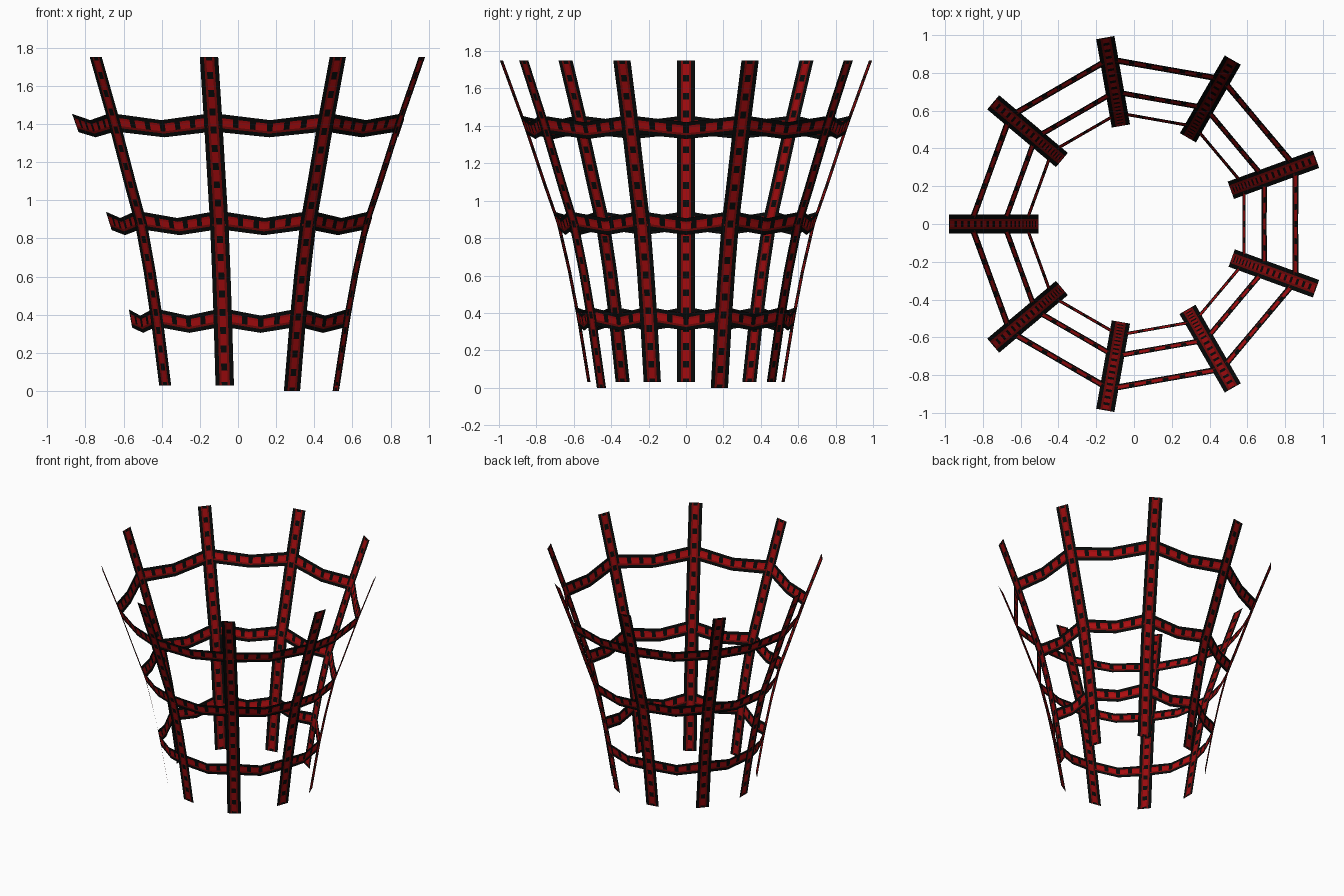
import bpy, math
from mathutils import Vector

if "Cube" in bpy.data.objects:
    bpy.data.objects.remove(bpy.data.objects["Cube"])

CX = 0.022                      # ring centre offset (nine slats, odd count)
COUNT = 9
PROFILE = [(0.0, .522), (.03, .527), (.37, .583), (.63, .634), (.88, .693),
           (1.06, .757), (1.41, .876), (1.75, 1.002)]


def material(name, rgb):
    m = bpy.data.materials.new(name)
    m.diffuse_color = (*rgb, 1)
    m.use_nodes = True
    m.node_tree.nodes["Principled BSDF"].inputs["Base Color"].default_value = m.diffuse_color
    return m


MATS = [material("near_black", (.002, .0026, .0025)),
        material("dark_red", (.17, .003, .003)),
        material("red", (.33, .003, .004)),
        material("bright_red", (.42, .004, .005))]


def radius(z):
    for (z0, r0), (z1, r1) in zip(PROFILE, PROFILE[1:]):
        if z <= z1:
            return r0 + (r1 - r0) * (z - z0) / (z1 - z0)
    return PROFILE[-1][1]


def on_cage(angle, z, shift=0.0):
    """Point on the flared cage, moved sideways along the tangent."""
    r = radius(z)
    c, s = math.cos(angle), math.sin(angle)
    return Vector((CX + r * c - shift * s, r * s + shift * c, z))


COLS = [0, .22, .34, .66, .78, 1]   # border, red edge, centre, red edge, border


def strip(name, edges, params, rule):
    """Flat patterned band; edges(t) gives its two edge points."""
    verts, faces, mats = [], [], []
    for t in params:
        a, b = edges(t)
        verts += [a.lerp(b, u) for u in COLS]
    n = len(COLS)
    for i in range(len(params) - 1):
        for j in range(n - 1):
            k = i * n + j
            faces.append((k, k + 1, k + n + 1, k + n))
            mats.append(rule((params[i] + params[i + 1]) / 2, j))
    me = bpy.data.meshes.new(name)
    me.from_pydata(verts, [], faces)
    for m in MATS:
        me.materials.append(m)
    for p, m in zip(me.polygons, mats):
        p.material_index = m
    ob = bpy.data.objects.new(name, me)
    bpy.context.collection.objects.link(ob)


def pattern(cells, spot, patch, gap):
    """Column colours for red patches and for the dark spots between them."""
    def rule(t, j):
        f = (t * cells) % 1
        return (gap if f < spot or f > 1 - spot else patch)[j]
    params = {0.0, .5, 1.0}
    for c in range(cells):
        params |= {(c + spot) / cells, (c + 1 - spot) / cells}
    return sorted(params), rule


# Upright slats, flaring outwards
def slat(k):
    ang = math.pi + k * 2 * math.pi / COUNT
    z0 = 0.0 if k in (3, 5) else .03      # two slats reach the ground

    def edges(t):
        z = z0 + (1.75 - z0) * t
        return on_cage(ang, z, -.049), on_cage(ang, z, .049)
    params, rule = pattern(18, .19, (0, 1, 2, 1, 0), (0, 1, 0, 1, 0))
    strip("upright_slat", edges, params, rule)


# Hoop spans, sagging slightly between neighbouring slats
def span(k, z, cells):
    a0 = math.pi + k * 2 * math.pi / COUNT
    a1 = a0 + 2 * math.pi / COUNT

    def edges(t):
        w = 1 - abs(2 * t - 1)
        h = .048 - .003 * w
        sag = Vector((0, 0, -.03 * w))
        top = on_cage(a0, z + h, .03).lerp(on_cage(a1, z + h, -.03), t) + sag
        low = on_cage(a0, z - h, .03).lerp(on_cage(a1, z - h, -.03), t) + sag
        return top, low
    params, rule = pattern(cells, .17, (0, 2, 3, 1, 0), (0, 0, 0, 1, 0))
    strip("hoop_span", edges, params, rule)


for k in range(COUNT):
    slat(k)
    for z, cells in ((.38, 4), (.892, 5), (1.405, 6)):
        span(k, z, cells)
